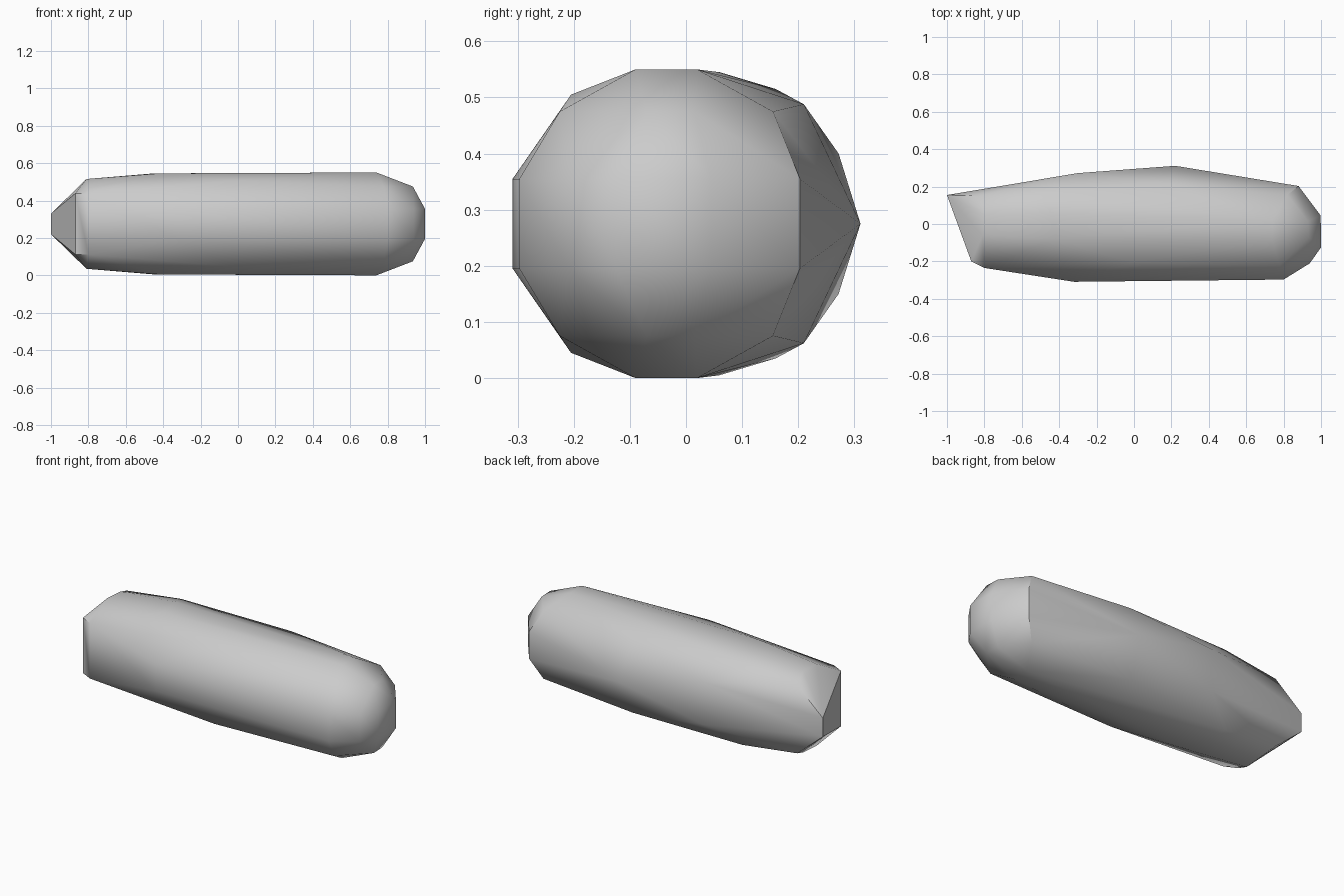
import bpy
import bmesh
import math

cube = bpy.data.objects.get("Cube")
if cube:
    bpy.data.objects.remove(cube, do_unlink=True)

MID_HEIGHT = 0.275

# Plain grey stone
stone_grey = bpy.data.materials.new("stone_grey")
stone_grey.use_nodes = True
colour = (0.6, 0.6, 0.6, 1)
stone_grey.diffuse_color = colour
stone_grey.node_tree.nodes["Principled BSDF"].inputs["Base Color"].default_value = colour

# Corners of the upper half, as rings: height above the middle -> (x, y) outline
upper_rings = {
    # flat top ridge
    0.275: [(0.74, -0.09), (0.74, 0.02)],
    0.27: [(-0.45, 0.06), (-0.42, -0.08)],
    0.24: [(-0.81, -0.06), (-0.8, 0.05), (-0.48, 0.16)],
    # shoulders
    0.23: [(-0.01, -0.205)],
    0.213: [(0.2, 0.21)],
    0.2: [(0.935, -0.07), (0.93, 0.015), (0.82, 0.155), (0.78, -0.225), (-0.83, 0.15)],
    # blunt left wall corners
    0.163: [(-0.87, -0.2), (-0.8, -0.235)],
    # back bulge
    0.125: [(-0.3, 0.272)],
    # side wall and rounded end
    0.08: [(0.88, 0.203), (0.998, 0.045), (1.0, -0.125), (0.94, -0.21),
           (0.8, -0.297), (-0.32, -0.309)],
    # narrow tip at the other end
    0.055: [(-1.0, 0.155)],
}


def add_mirrored(mesh, x, y, height):
    """Place a corner above the middle and its twin below."""
    for side in (1, -1):
        mesh.verts.new((x, y, MID_HEIGHT + side * height))


# Faceted stone body: a skin wrapped tightly around the corners
bm = bmesh.new()
for height, outline in upper_rings.items():
    for x, y in outline:
        add_mirrored(bm, x, y, height)
bm.verts.new((0.22, 0.311, MID_HEIGHT))

bmesh.ops.convex_hull(bm, input=bm.verts[:])
loose = [v for v in bm.verts if not v.link_faces]
bmesh.ops.delete(bm, geom=loose, context='VERTS')
bmesh.ops.dissolve_limit(bm, angle_limit=math.radians(1),
                         verts=bm.verts[:], edges=bm.edges[:])
bmesh.ops.recalc_face_normals(bm, faces=bm.faces[:])

mesh = bpy.data.meshes.new("stone_body")
bm.to_mesh(mesh)
bm.free()
mesh.materials.append(stone_grey)
stone = bpy.data.objects.new("stone_body", mesh)
bpy.context.collection.objects.link(stone)

# Soft shading with the sharper corners kept crisp
bpy.ops.object.select_all(action='DESELECT')
stone.select_set(True)
bpy.context.view_layer.objects.active = stone
bpy.ops.object.shade_smooth_by_angle(angle=math.radians(40))
